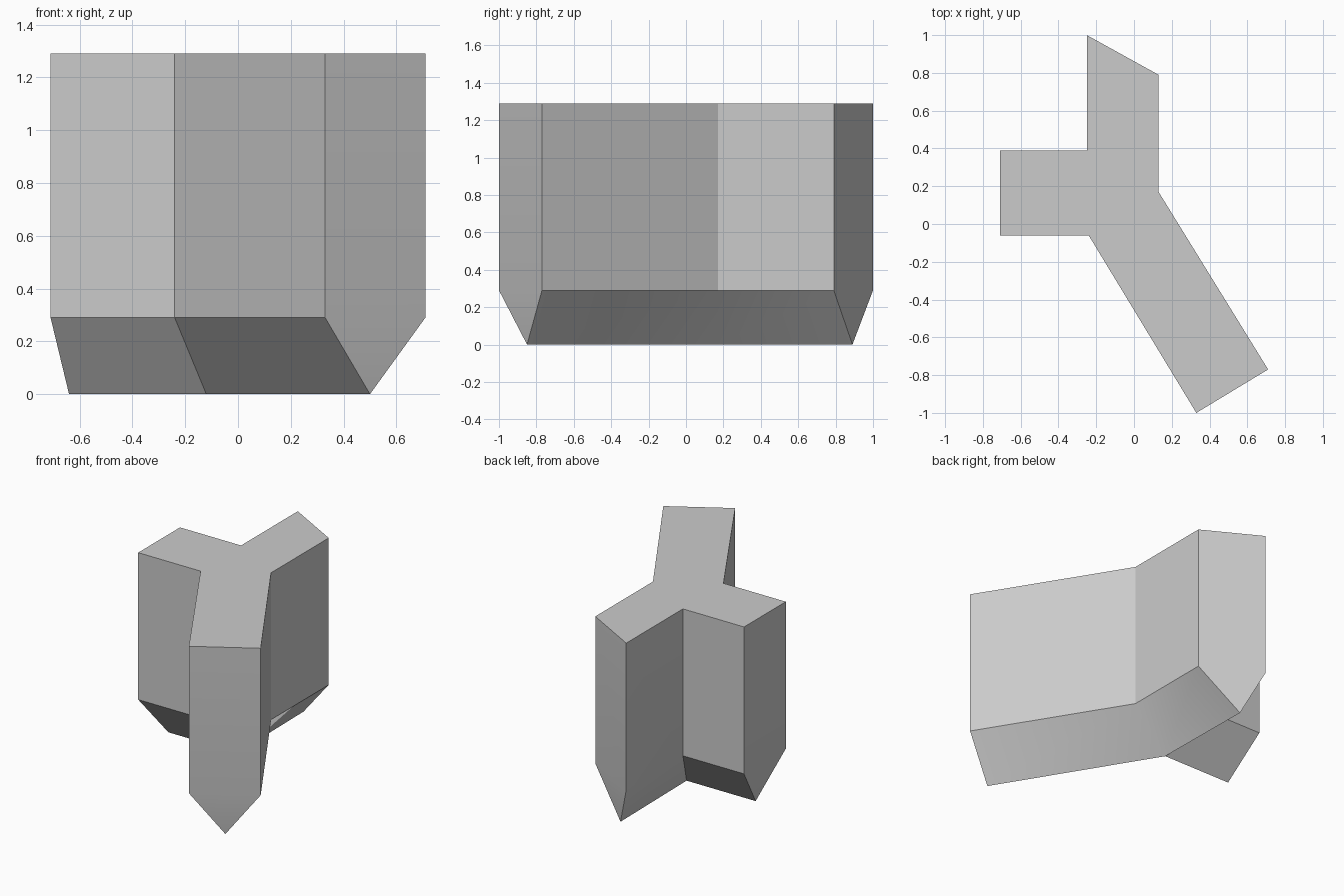
import bpy
import bmesh
import math

cube = bpy.data.objects.get("Cube")
if cube:
    bpy.data.objects.remove(cube, do_unlink=True)

TOP, EAVE = 1.29, 0.29

# Three-armed outline, counter-clockwise from the back arm tip
OUTLINE = [(-0.25, 1.0), (-0.25, 0.39), (-0.71, 0.39), (-0.71, -0.06), (-0.24, -0.06),
           (0.33, -1.0), (0.71, -0.77), (0.13, 0.17), (0.13, 0.79)]
# Ridge under each arm, and where the ridges meet
HUB = (-0.12, 0.165)
BACK_TIP, SIDE_TIP, FRONT_TIP = (-0.13, 0.89), (-0.64, 0.165), (0.5, -0.85)

grey = bpy.data.materials.new("plain grey")
grey.use_nodes = True
colour = (0.6, 0.6, 0.6, 1)
grey.diffuse_color = colour
grey.node_tree.nodes["Principled BSDF"].inputs["Base Color"].default_value = colour

bm = bmesh.new()
upper = [bm.verts.new((x, y, TOP)) for x, y in OUTLINE]
lower = [bm.verts.new((x, y, EAVE)) for x, y in OUTLINE]
hub, back, side, front = [bm.verts.new((x, y, 0)) for x, y in (HUB, BACK_TIP, SIDE_TIP, FRONT_TIP)]

# Top and upright walls
bm.faces.new(upper)
count = len(OUTLINE)
for i in range(count):
    j = (i + 1) % count
    bm.faces.new((upper[i], lower[i], lower[j], upper[j]))

# Sloping underside: one face below each wall, ending on the ridges
ridges = [(back, hub), (hub, side), (side,), (side, hub), (hub, front),
          (front,), (front, hub), (hub, back), (back,)]
for i, ridge in enumerate(ridges):
    bm.faces.new((lower[(i + 1) % count], lower[i], *ridge))

bmesh.ops.recalc_face_normals(bm, faces=bm.faces)
mesh = bpy.data.meshes.new("three_armed_block")
bm.to_mesh(mesh)
bm.free()
mesh.materials.append(grey)
block = bpy.data.objects.new("three_armed_block", mesh)
bpy.context.collection.objects.link(block)

bpy.ops.object.select_all(action='DESELECT')
block.select_set(True)
bpy.context.view_layer.objects.active = block
bpy.ops.object.shade_smooth_by_angle(angle=math.radians(30))
